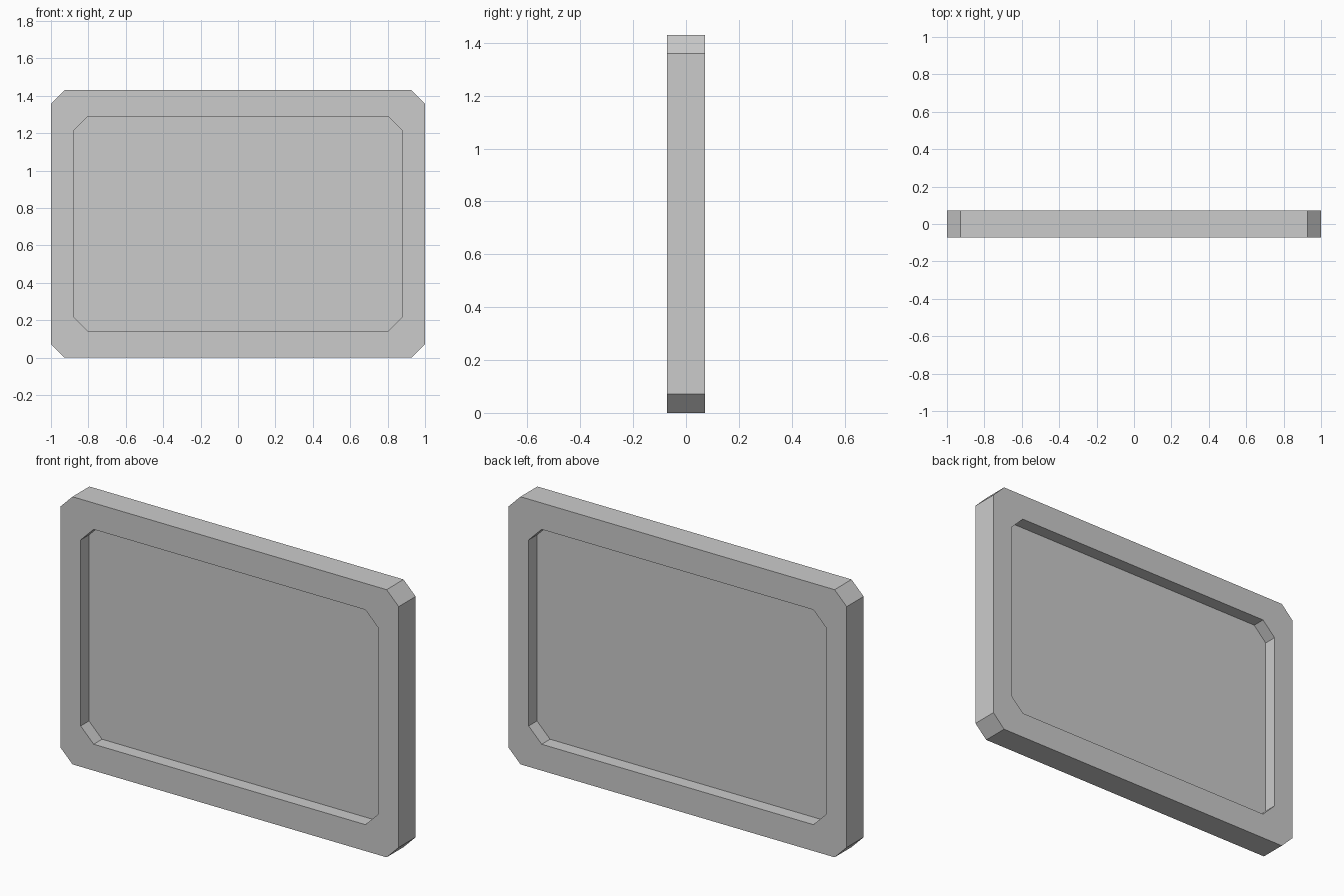
import bpy, bmesh

if "Cube" in bpy.data.objects:
    bpy.data.objects.remove(bpy.data.objects["Cube"])

HALF_DEPTH = 0.0715
MID_Z = 0.715


def octagon(half_w, half_h, cut):
    """Rectangle outline with clipped corners, as (x, z) points."""
    quarter = [(half_w, half_h - cut), (half_w - cut, half_h)]
    pts = []
    for sx, sz in ((1, 1), (-1, 1), (-1, -1), (1, -1)):
        corner = [(sx * x, MID_Z + sz * z) for x, z in quarter]
        pts += corner if sx * sz > 0 else corner[::-1]
    return pts


def finish(name, bm):
    bmesh.ops.recalc_face_normals(bm, faces=bm.faces)
    mesh = bpy.data.meshes.new(name)
    bm.to_mesh(mesh)
    bm.free()
    obj = bpy.data.objects.new(name, mesh)
    bpy.context.collection.objects.link(obj)
    return obj


def ring(bm, outline, y):
    return [bm.verts.new((x, y, z)) for x, z in outline]


outer = octagon(1.0, 0.715, 0.0715)
inner = octagon(0.88, 0.574, 0.077)

# Border frame: four outlines bridged into a closed tube
bm = bmesh.new()
loops = [ring(bm, o, y) for o, y in ((outer, -HALF_DEPTH), (outer, HALF_DEPTH),
                                     (inner, HALF_DEPTH), (inner, -HALF_DEPTH))]
for a, b in zip(loops, loops[1:] + loops[:1]):
    for i in range(8):
        j = (i + 1) % 8
        bm.faces.new((a[i], a[j], b[j], b[i]))
finish("frame", bm)

# Thin panel recessed equally from front and back
bm = bmesh.new()
front, back = ring(bm, inner, -0.001), ring(bm, inner, 0.001)
bm.faces.new(front)
bm.faces.new(back)
for i in range(8):
    j = (i + 1) % 8
    bm.faces.new((front[i], front[j], back[j], back[i]))
finish("panel", bm)
